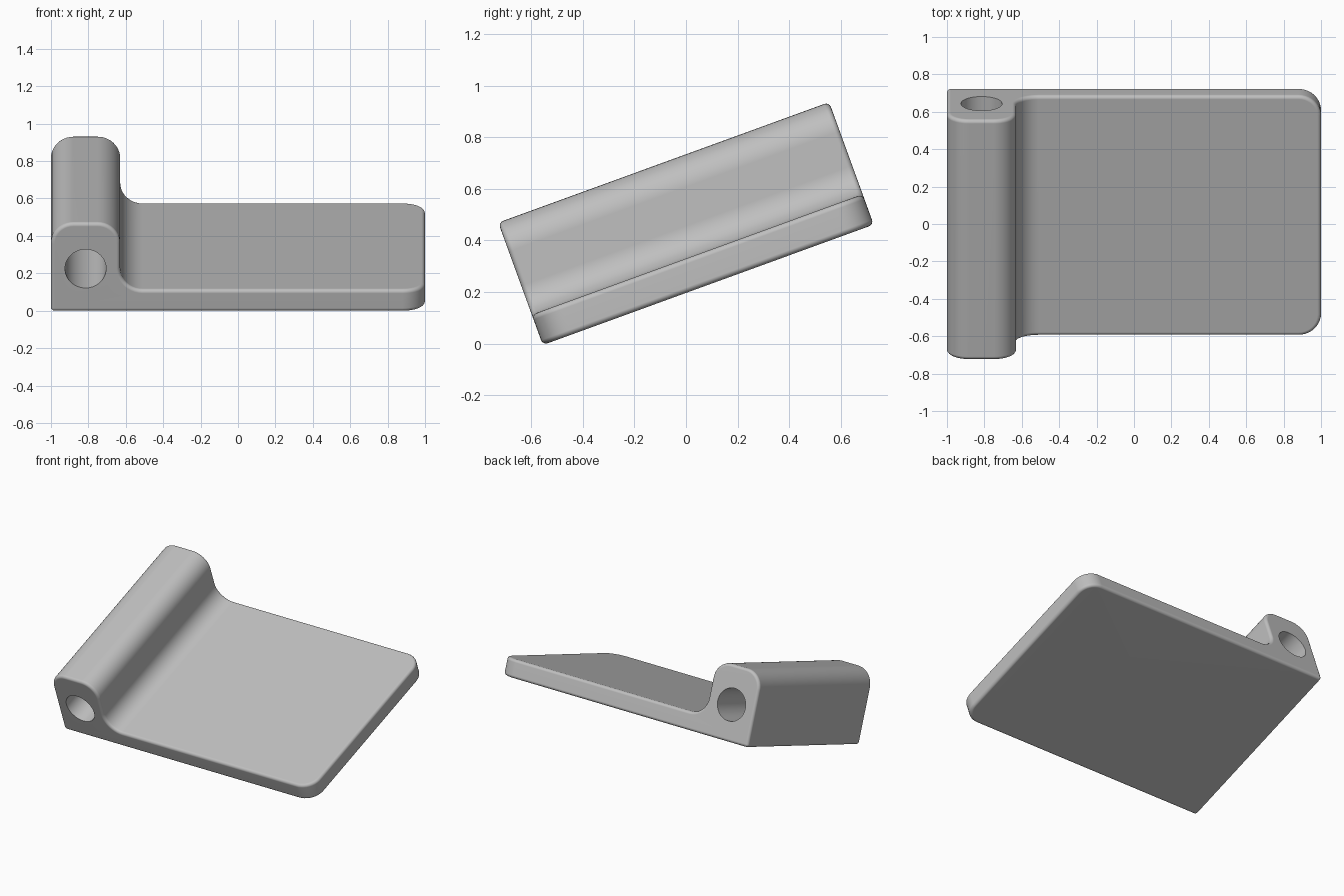
import bpy, bmesh, math
from mathutils import Matrix, Vector

if "Cube" in bpy.data.objects:
    bpy.data.objects.remove(bpy.data.objects["Cube"], do_unlink=True)

LENGTH, HEIGHT, PLATE = 1.365, 0.505, 0.125
BAR_X, ROUND, EDGE = -0.63, 0.12, 0.02
TILT = math.radians(20)

grey = bpy.data.materials.new("plain grey")
grey.use_nodes = True
colour = (0.52, 0.52, 0.52, 1)
grey.diffuse_color = colour
grey.node_tree.nodes["Principled BSDF"].inputs["Base Color"].default_value = colour


def arc(cx, cz, start, end, steps=10):
    """Points of a rounded corner, angles in degrees."""
    angles = [math.radians(start + (end - start) * i / steps) for i in range(steps + 1)]
    return [(cx + ROUND * math.cos(a), cz + ROUND * math.sin(a)) for a in angles]


def make_object(name, bm):
    mesh = bpy.data.meshes.new(name)
    bm.to_mesh(mesh)
    bm.free()
    obj = bpy.data.objects.new(name, mesh)
    bpy.context.collection.objects.link(obj)
    return obj


# L-shaped profile: plate, concave fillet, round-topped bar
profile = [(-1, 0), (1, 0), (1, PLATE)]
profile += arc(BAR_X + ROUND, PLATE + ROUND, 270, 180)
profile += arc(BAR_X - ROUND, HEIGHT - ROUND, 0, 90)
profile += arc(-1 + ROUND, HEIGHT - ROUND, 90, 180)

bm = bmesh.new()
face = bm.faces.new([bm.verts.new((x, 0, z)) for x, z in profile])
ext = bmesh.ops.extrude_face_region(bm, geom=[face])
bmesh.ops.translate(bm, vec=(0, LENGTH, 0),
                    verts=[v for v in ext["geom"] if isinstance(v, bmesh.types.BMVert)])
bmesh.ops.recalc_face_normals(bm, faces=bm.faces)

# Rounded free corners of the plate
corners = [e for e in bm.edges if all(v.co.x > 0.99 for v in e.verts)
           and abs(e.verts[0].co.y - e.verts[1].co.y) < 0.01]
bmesh.ops.bevel(bm, geom=corners, offset=ROUND, segments=10, profile=0.5, affect='EDGES')
body = make_object("hinged_plate", bm)
body.data.materials.append(grey)

# Pin hole cutter running along the bar
bm = bmesh.new()
bmesh.ops.create_cone(bm, cap_ends=True, segments=48, radius1=0.11, radius2=0.11, depth=2,
                      matrix=Matrix.Translation((-0.815, LENGTH / 2, 0.245))
                      @ Matrix.Rotation(math.pi / 2, 4, 'X'))
cutter = make_object("pin_hole_cutter", bm)
cutter.hide_render = True

# Softened outer edges, then the hole
bevel = body.modifiers.new("soft_edges", 'BEVEL')
bevel.width, bevel.segments = EDGE, 4
bevel.limit_method, bevel.angle_limit = 'ANGLE', math.radians(40)
hole = body.modifiers.new("pin_hole", 'BOOLEAN')
hole.operation, hole.object, hole.solver = 'DIFFERENCE', cutter, 'EXACT'

bpy.ops.object.select_all(action='DESELECT')
bpy.context.view_layer.objects.active = body
body.select_set(True)
for name in ("soft_edges", "pin_hole"):
    bpy.ops.object.modifier_apply(modifier=name)
bpy.data.objects.remove(cutter, do_unlink=True)

# Tilt, then centre the part and stand it on the ground
body.data.transform(Matrix.Rotation(TILT, 4, 'X'))
ys = [v.co.y for v in body.data.vertices]
low = min(v.co.z for v in body.data.vertices)
body.data.transform(Matrix.Translation(Vector((0, -(min(ys) + max(ys)) / 2, -low))))

bpy.ops.object.shade_smooth_by_angle(angle=math.radians(35))
weighted = body.modifiers.new("flat_faces", 'WEIGHTED_NORMAL')
weighted.keep_sharp = True
